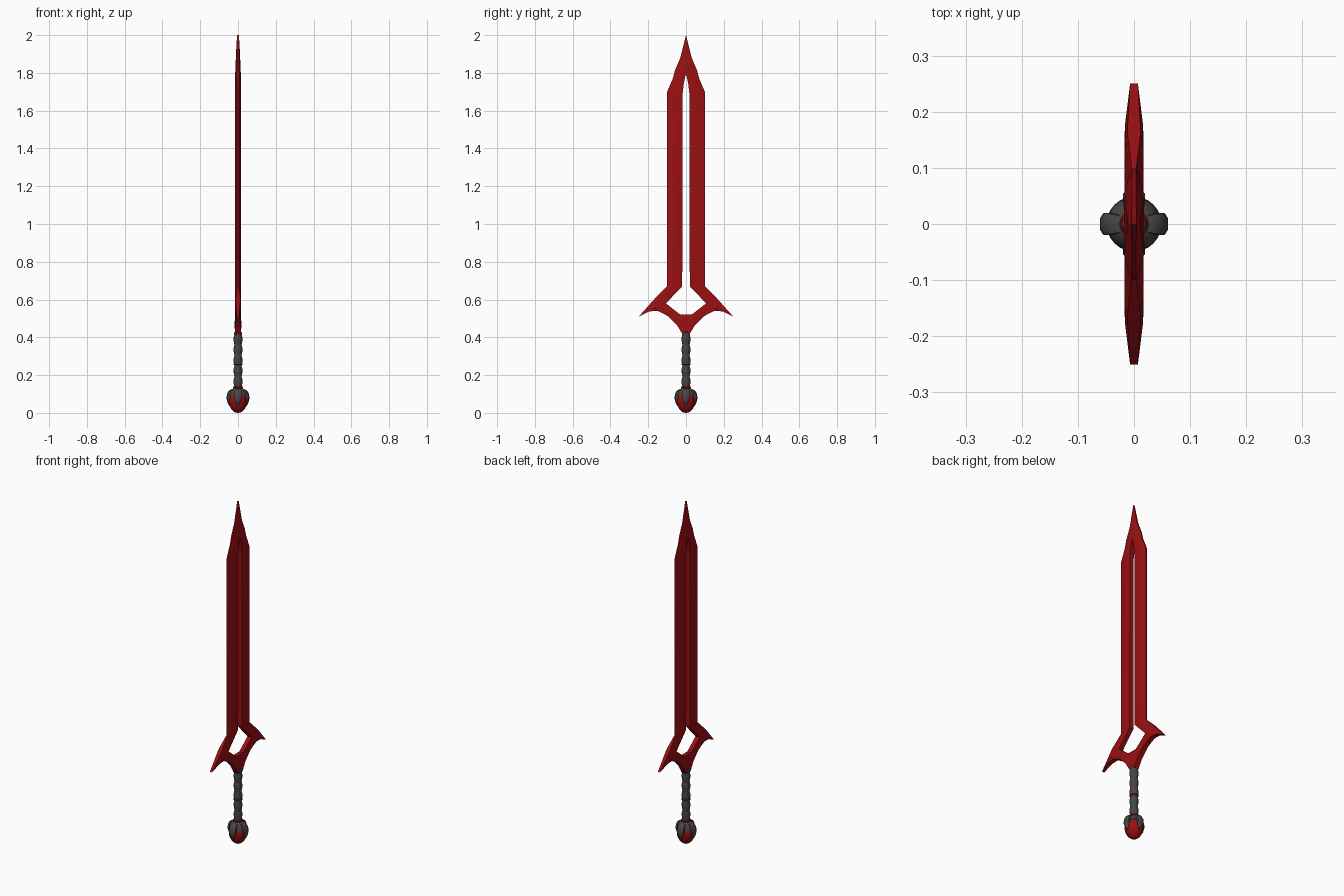
import bpy, bmesh, math
from mathutils import Vector, Matrix

if "Cube" in bpy.data.objects:
    bpy.data.objects.remove(bpy.data.objects["Cube"])


def material(name, colour):
    m = bpy.data.materials.new(name)
    m.use_nodes = True
    m.diffuse_color = (*colour, 1)
    m.node_tree.nodes["Principled BSDF"].inputs["Base Color"].default_value = (*colour, 1)
    return m


RED = material("deep red", (0.32, 0.005, 0.006))
GREY = material("dark grey", (0.06, 0.06, 0.06))


def loft(name, rings, mat, loop=False, angle=30):
    """Skin a list of equal-sized closed rings; loop joins the last to the first."""
    bm = bmesh.new()
    rows = [[bm.verts.new(p) for p in ring] for ring in rings]
    n = len(rows[0])
    pairs = list(zip(rows, rows[1:]))
    if loop:
        pairs.append((rows[-1], rows[0]))
    else:
        bm.faces.new(rows[0])
        bm.faces.new(rows[-1])
    for a, b in pairs:
        for i in range(n):
            j = (i + 1) % n
            bm.faces.new((a[i], a[j], b[j], b[i]))
    bmesh.ops.remove_doubles(bm, verts=bm.verts, dist=0.0002)
    bmesh.ops.recalc_face_normals(bm, faces=bm.faces)
    me = bpy.data.meshes.new(name)
    bm.to_mesh(me)
    bm.free()
    me.materials.append(mat)
    ob = bpy.data.objects.new(name, me)
    bpy.context.collection.objects.link(ob)
    bpy.ops.object.select_all(action="DESELECT")
    ob.select_set(True)
    bpy.context.view_layer.objects.active = ob
    bpy.ops.object.shade_smooth_by_angle(angle=math.radians(angle))
    return ob


def lathe(name, profile, mat, sides=24):
    rings = [[(r * math.cos(k * math.tau / sides), r * math.sin(k * math.tau / sides), z)
              for k in range(sides)] for r, z in profile]
    return loft(name, rings, mat, angle=45)


# Blade and guard: (outer y, z), (inner y, z), half thickness at outer, ridge, inner
stations = [
    ((0, 2.0), (0, 1.79), 0.005, 0.011, 0.013),
    ((0.03, 1.88), (0, 1.79), 0.004, 0.013, 0.013),
    ((0.058, 1.815), (0.004, 1.78), 0.004, 0.015, 0.013),
    ((0.07, 1.77), (0.012, 1.74), 0.004, 0.016, 0.013),
    ((0.1, 1.70), (0.018, 1.69), 0.004, 0.017, 0.013),
    ((0.1, 0.67), (0.02, 0.67), 0.004, 0.017, 0.013),
    ((0.165, 0.605), (0.09, 0.597), 0.012, 0.017, 0.013),
    ((0.25, 0.51), (0.105, 0.58), 0.007, 0.016, 0.013),
    ((0.2, 0.537), (0.105, 0.58), 0.012, 0.017, 0.013),
    ((0.15, 0.54), (0.1, 0.575), 0.014, 0.017, 0.013),
    ((0.095, 0.512), (0.065, 0.547), 0.014, 0.017, 0.013),
    ((0.048, 0.465), (0.03, 0.52), 0.015, 0.017, 0.013),
    ((0.018, 0.415), (0.012, 0.52), 0.016, 0.018, 0.013),
    ((0, 0.415), (0, 0.52), 0.016, 0.018, 0.013),
]


def section(outer, inner, ho, hr, hi, side):
    o, i = Vector(outer), Vector(inner)
    mid = o.lerp(i, 0.5)
    pts = [(ho, o), (hr, mid), (hi, i), (-hi, i), (-hr, mid), (-ho, o)]
    return [(x, side * p.x, p.y) for x, p in pts]


half = [section(*s, 1) for s in stations]
other = [section(*s, -1) for s in reversed(stations[1:-1])]
loft("blade_and_guard", half + other, RED, loop=True)

# Grip with gentle wrapped bulges
grip = [(0.02, 0.12)]
for k in range(5):
    z = 0.14 + k * 0.056
    grip += [(0.0195, z), (0.0225, z + 0.014), (0.023, z + 0.036), (0.0195, z + 0.052)]
grip += [(0.021, 0.425), (0.012, 0.435)]
lathe("grip", grip, GREY)

# Red bands on the grip
for name, z, r in (("middle_band", 0.258, 0.0245), ("lower_band", 0.135, 0.026)):
    lathe(name, [(r - 0.006, z - 0.006), (r, z - 0.003), (r, z + 0.003), (r - 0.006, z + 0.006)], RED)

# Pommel stone and its cap
lathe("pommel_stone", [(0.003, 0), (0.018, 0.004), (0.034, 0.018), (0.044, 0.036),
                       (0.049, 0.056), (0.049, 0.075), (0.044, 0.095), (0.03, 0.11)], RED)
lathe("pommel_cap", [(0.042, 0.09), (0.0475, 0.092), (0.045, 0.106), (0.036, 0.119),
                     (0.024, 0.13), (0.015, 0.132)], GREY)

# Four claws holding the stone: outer radius, height, half width
claw = [(0.03, 0.127, 0.014), (0.048, 0.119, 0.018), (0.058, 0.1, 0.02),
        (0.061, 0.078, 0.019), (0.056, 0.055, 0.012), (0.046, 0.036, 0.002)]
for k, side in enumerate(("left", "back", "right", "front")):
    turn = Matrix.Rotation(k * math.pi / 2, 3, "Z")
    rings = []
    for r, z, w in claw:
        pts = [(r - 0.02, -w), (r - 0.006, -w), (r, -w * 0.5), (r, w * 0.5), (r - 0.006, w), (r - 0.02, w)]
        rings.append([turn @ Vector((x, y, z)) for x, y in pts])
    loft(side + "_claw", rings, GREY, angle=40)
